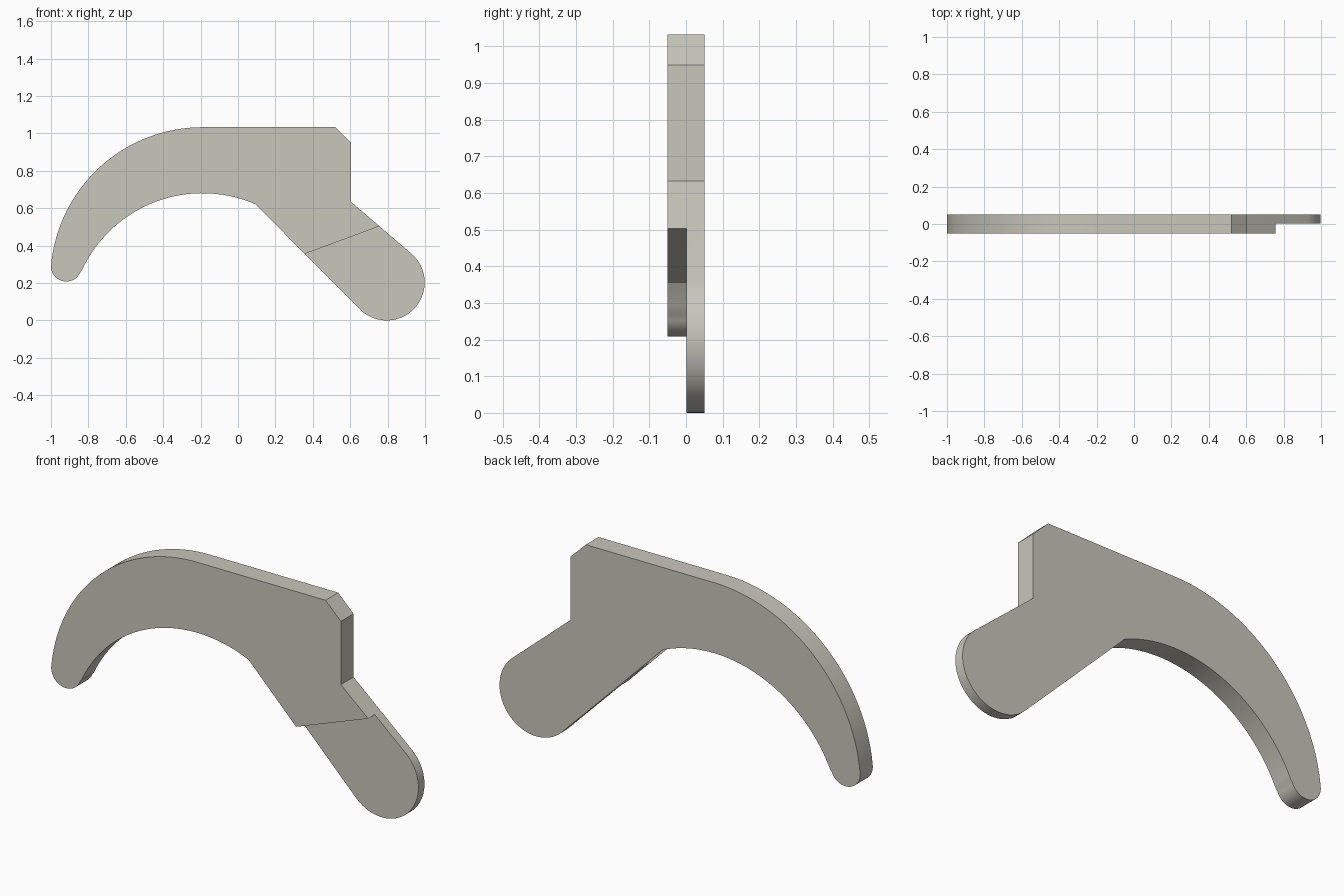
import bpy, bmesh, math

cube = bpy.data.objects.get("Cube")
if cube:
    bpy.data.objects.remove(cube, do_unlink=True)

mat = bpy.data.materials.new("warm light grey")
mat.use_nodes = True
colour = (0.58, 0.57, 0.50, 1)
mat.diffuse_color = colour
mat.node_tree.nodes["Principled BSDF"].inputs["Base Color"].default_value = colour


def arc(cx, cz, r, start, end, steps):
    """Points on a circle in the xz plane, angles in degrees."""
    angles = [math.radians(start + (end - start) * i / steps) for i in range(steps + 1)]
    return [(cx + r * math.cos(a), cz + r * math.sin(a)) for a in angles]


def plate(name, outline, y0, y1):
    """Extrude an xz outline from y0 to y1."""
    bm = bmesh.new()
    face = bm.faces.new([bm.verts.new((x, y0, z)) for x, z in outline])
    ext = bmesh.ops.extrude_face_region(bm, geom=[face])
    verts = [v for v in ext["geom"] if isinstance(v, bmesh.types.BMVert)]
    bmesh.ops.translate(bm, verts=verts, vec=(0, y1 - y0, 0))
    bmesh.ops.recalc_face_normals(bm, faces=bm.faces)
    mesh = bpy.data.meshes.new(name)
    bm.to_mesh(mesh)
    bm.free()
    mesh.materials.append(mat)
    obj = bpy.data.objects.new(name, mesh)
    bpy.context.collection.objects.link(obj)
    return obj


# Outline: outer curve, chamfered shoulder, rounded tongue, inner curve, rounded tip
outline = (
    arc(-0.19, 0.22, 0.813, 174, 90, 40)
    + [(0.52, 1.033), (0.605, 0.95), (0.605, 0.633)]
    + arc(0.795, 0.203, 0.203, 50, -135, 40)
    + arc(-0.19, -0.03, 0.71, 66.5, 155, 40)
    + arc(-0.918, 0.29, 0.082, -20, -180, 20)
)
hook = plate("hook_body", outline, -0.05, 0.05)

# Step cutter halves the tongue's thickness on the front side
cutter = plate("tongue_step_cutter",
               [(0.085, 0.255), (1.165, 0.655), (1.165, -0.2), (0.085, -0.2)],
               -0.2, 0.002)
cutter.hide_render = True

bpy.context.view_layer.objects.active = hook
hook.select_set(True)
step = hook.modifiers.new("tongue_step", "BOOLEAN")
step.operation = "DIFFERENCE"
step.solver = "EXACT"
step.object = cutter
bpy.ops.object.modifier_apply(modifier=step.name)
bpy.data.objects.remove(cutter, do_unlink=True)

# Smooth the curved rims, keep the flat faces crisp
bpy.ops.object.shade_smooth_by_angle(angle=math.radians(25))
